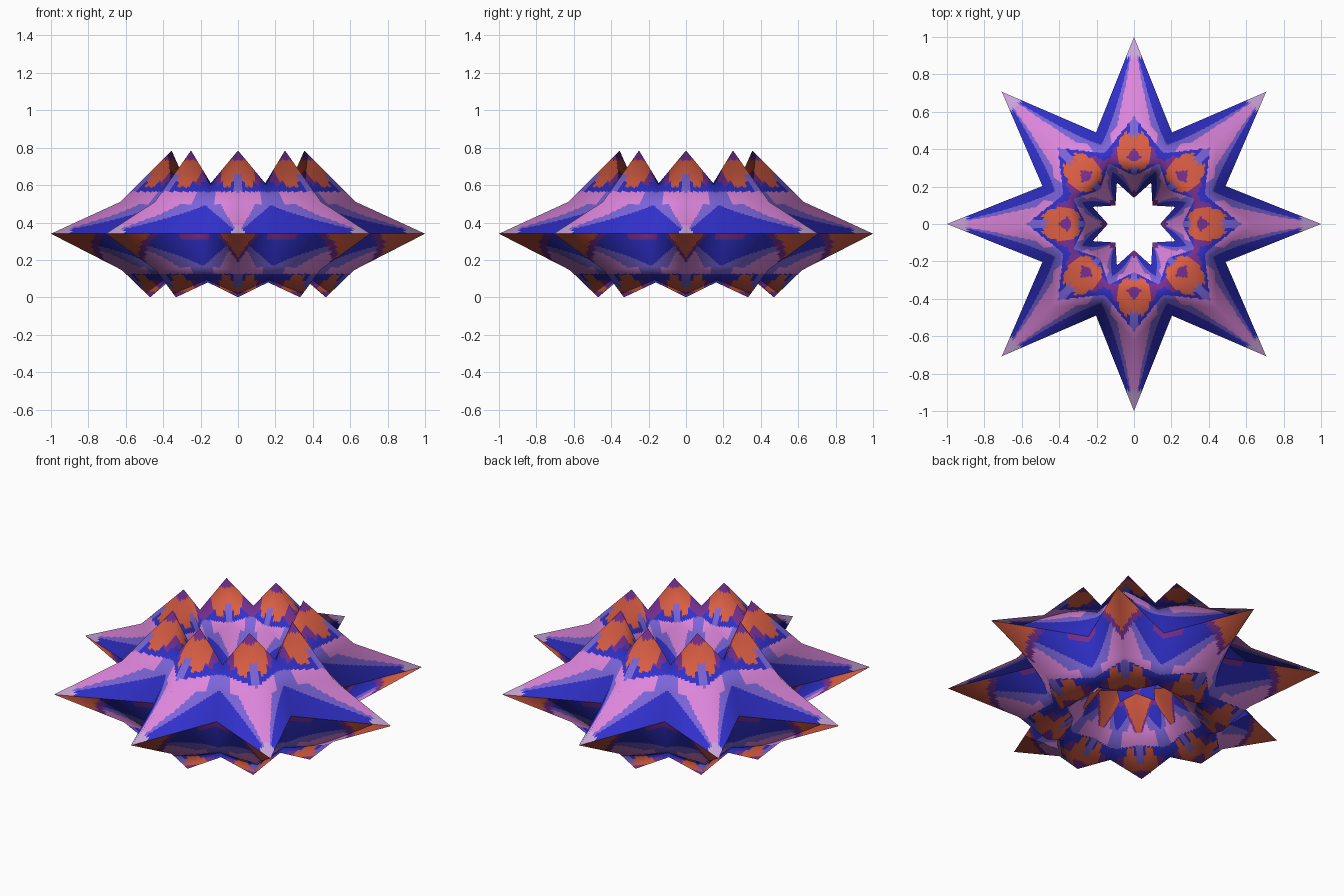
import bpy, bmesh, math
from mathutils import Vector

if "Cube" in bpy.data.objects:
    bpy.data.objects.remove(bpy.data.objects["Cube"])

N = 22        # facets along each side of a patch
STEP = math.pi / 8

# Closed (radius, z) cross-sections: outer tip, over the crown, inner tip, under the base
SPIKE = [(1.0, .34), (.63, .51), (.355, .785), (.25, .55),
         (.14, .34), (.27, .17), (.47, 0.0), (.62, .145)]
VALLEY = [(.53, .34), (.46, .49), (.38, .61), (.30, .48),
          (.24, .34), (.31, .20), (.42, .08), (.49, .17)]

COLOURS = [("pink", (.73, .24, .72)), ("blue", (.03, .03, .60)),
           ("periwinkle", (.20, .13, .70)), ("orange", (.72, .115, .06)),
           ("purple", (.19, .03, .30)), ("lilac", (.60, .38, .72))]
PINK, BLUE, PERI, ORANGE, PURPLE, LILAC = range(6)


def corner(k, j):
    """Control point: even k is a spike section, odd k a valley section."""
    r, z = (VALLEY if k % 2 else SPIKE)[j % 8]
    return Vector((r * math.cos(k * STEP), r * math.sin(k * STEP), z))


def blend(fn, k, m, u, v):
    """Straight interpolation of fn inside the patch k, m."""
    a = fn(k, m).lerp(fn(k + 1, m), u)
    b = fn(k, m + 1).lerp(fn(k + 1, m + 1), u)
    return a.lerp(b, v)


def corner_normal(k, j, m):
    """Soft normal at a control point, split along the sharp rims."""
    lo = j if j % 4 == 0 and m == j else j - 1
    hi = j if j % 4 == 0 and m != j else j + 1
    along = corner(k + 1, j) - corner(k - 1, j)
    return along.cross(corner(k, hi) - corner(k, lo)).normalized()


def ridge_colour(p, t):
    """Bands running along each spike from ridge to rim."""
    f = t / (t + .72 * p + 1e-6)
    return PINK if f < .42 else PERI if f < .57 else BLUE


def face_colour(i, j, z):
    u = (i % N + .5) / N
    t = u if (i // N) % 2 == 0 else 1 - u           # 0 on ridge, 1 in valley
    s = (j + .5) / N
    p = abs((s + 2) % 4 - 2)                        # 0 on rim, 2 at crown or foot
    upper, inner = s < 4, 2 < s < 6
    d = t + .72 * p
    if p < 1:
        if upper and inner and d < .28:
            return PURPLE
        if upper:
            return LILAC if d < .22 else ridge_colour(p, t)
        reach = .8 if inner else .47
        if d < reach:
            return ORANGE
        if d < reach + .1 or (p < .18 and t > .75):
            return PURPLE
        return ridge_colour(p, t)
    # crown above and feet below: bands by height, orange forking beside the ridge
    tip, body, base = (.735, .62, .565) if upper else (-.03, -.09, -.125)
    h = z if upper else -z
    if .22 < t < .5:
        body -= .03
    elif t < .12:
        body += .035
    if h > tip:
        return PURPLE
    if h > body and t < .6:
        return ORANGE
    if h > body and t < .82:
        return PURPLE
    if h > base or p > 1.6:
        if t < .12:
            return PERI
        return PURPLE if upper and (inner or .5 < t < .75) and p > 1.6 else BLUE
    return PINK if t < .75 else PERI


# Spiked ring body
bm = bmesh.new()
A, B = 16 * N, 8 * N
grid = [[bm.verts.new(blend(corner, i // N, j // N, (i % N) / N, (j % N) / N))
         for j in range(B)] for i in range(A)]
corners = {(k, j, m): corner_normal(k, j, m)
           for k in range(17) for m in range(8) for j in (m, m + 1)}
normals = []
for i in range(A):
    for j in range(B):
        i2, j2 = (i + 1) % A, (j + 1) % B
        f = bm.faces.new((grid[i][j], grid[i2][j], grid[i2][j2], grid[i][j2]))
        f.smooth = True
        f.material_index = face_colour(i, j, f.calc_center_median().z)
        k, m = i // N, j // N
        for a, b in ((0, 0), (1, 0), (1, 1), (0, 1)):
            n = blend(lambda kk, jj: corners[kk, jj, m], k, m,
                      (i % N + a) / N, (j % N + b) / N)
            normals.append(n.normalized())
mesh = bpy.data.meshes.new("spiked_star_ring")
bm.to_mesh(mesh)
bm.free()
mesh.normals_split_custom_set(normals)

for name, rgb in COLOURS:
    mat = bpy.data.materials.new(name)
    mat.diffuse_color = (*rgb, 1)
    mat.use_nodes = True
    mat.node_tree.nodes["Principled BSDF"].inputs["Base Color"].default_value = mat.diffuse_color
    mesh.materials.append(mat)

ring = bpy.data.objects.new("spiked_star_ring", mesh)
bpy.context.collection.objects.link(ring)
